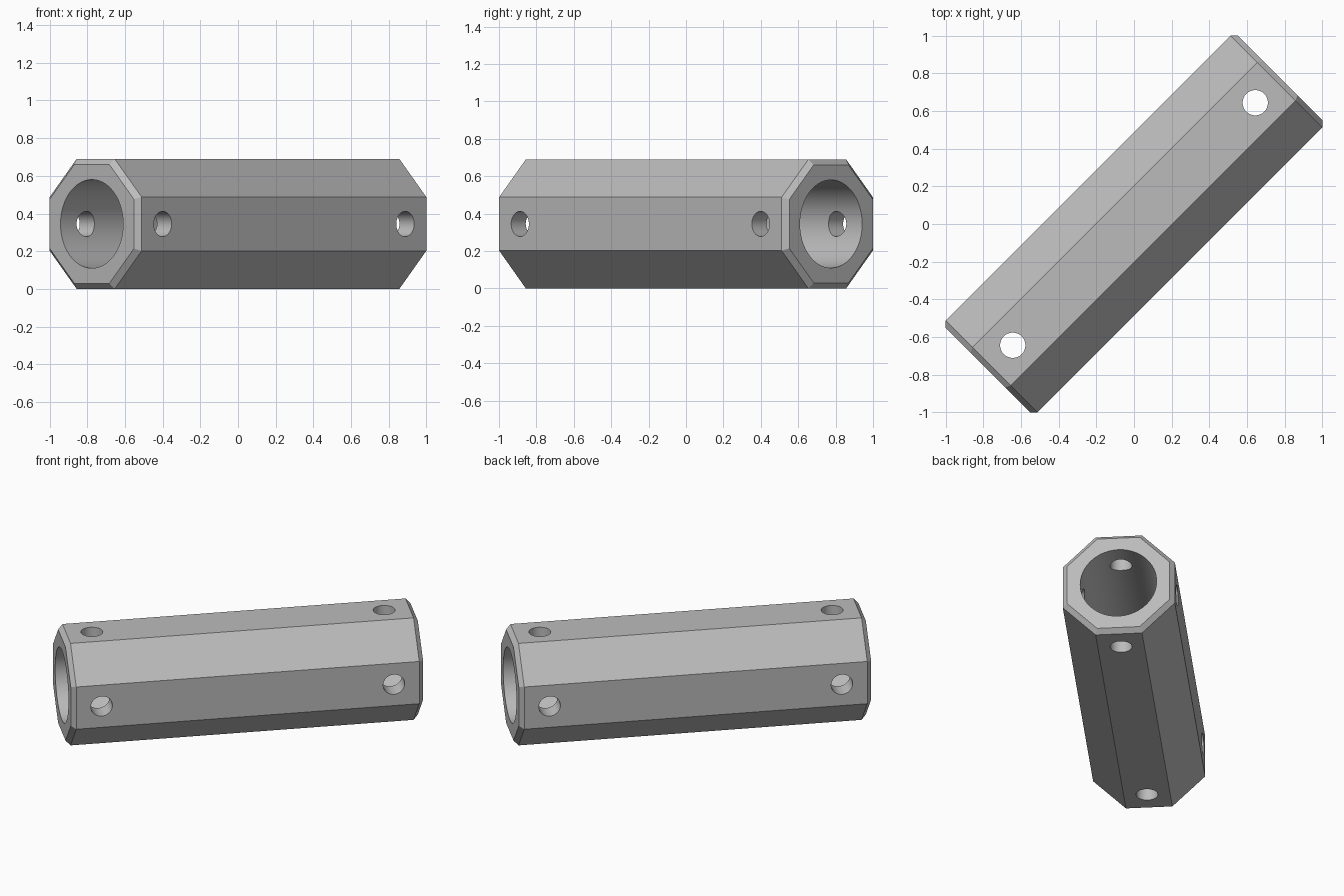
import bpy
import bmesh
from math import radians, pi, cos, sin
from mathutils import Matrix

APOTHEM = 0.345      # half of the height across flats
HALF_LEN = 1.097
CHAMFER = 0.029
BORE_R = 0.235
PIN_R = 0.067
PIN_POS = 0.91
TURN = Matrix.Rotation(radians(45), 4, 'Z')
PLACE = Matrix.Translation((0, 0, APOTHEM)) @ TURN

cube = bpy.data.objects.get("Cube")
if cube:
    bpy.data.objects.remove(cube, do_unlink=True)

grey = bpy.data.materials.new("plain_grey")
grey.use_nodes = True
colour = (0.5, 0.5, 0.5, 1)
grey.diffuse_color = colour
grey.node_tree.nodes["Principled BSDF"].inputs["Base Color"].default_value = colour


def finish(name, bm):
    bmesh.ops.recalc_face_normals(bm, faces=bm.faces)
    bm.transform(PLACE)
    mesh = bpy.data.meshes.new(name)
    bm.to_mesh(mesh)
    bm.free()
    obj = bpy.data.objects.new(name, mesh)
    obj.data.materials.append(grey)
    bpy.context.collection.objects.link(obj)
    return obj


def cutter(name, radius, length, axis, x=0.0, sides=64):
    """Cylinder along a local axis, crossing the centre line at x."""
    bm = bmesh.new()
    turn = {'X': Matrix.Rotation(pi / 2, 4, 'Y'),
            'Y': Matrix.Rotation(pi / 2, 4, 'X'),
            'Z': Matrix.Identity(4)}[axis]
    bmesh.ops.create_cone(bm, cap_ends=True, segments=sides, radius1=radius,
                          radius2=radius, depth=length,
                          matrix=Matrix.Translation((x, 0, 0)) @ turn)
    obj = finish(name, bm)
    obj.hide_render = True
    return obj


# Octagonal bar with chamfered ends
bm = bmesh.new()
rings = []
for x, apothem in ((-HALF_LEN, APOTHEM - CHAMFER), (CHAMFER - HALF_LEN, APOTHEM),
                   (HALF_LEN - CHAMFER, APOTHEM), (HALF_LEN, APOTHEM - CHAMFER)):
    r = apothem / cos(pi / 8)
    angles = [pi / 8 + i * pi / 4 for i in range(8)]
    rings.append([bm.verts.new((x, r * cos(a), r * sin(a))) for a in angles])
for a, b in zip(rings, rings[1:]):
    for i in range(8):
        j = (i + 1) % 8
        bm.faces.new((a[i], a[j], b[j], b[i]))
bm.faces.new(rings[0])
bm.faces.new(rings[-1])
sleeve = finish("octagonal_sleeve", bm)

# Long bore and two crossed pin holes at each end
cutters = [cutter("bore_cutter", BORE_R, 3, 'X', sides=96)]
for end in (-1, 1):
    for axis in 'YZ':
        cutters.append(cutter("pin_hole_cutter", PIN_R, 1, axis, end * PIN_POS))

bpy.ops.object.select_all(action='DESELECT')
sleeve.select_set(True)
bpy.context.view_layer.objects.active = sleeve
for cut in cutters:
    mod = sleeve.modifiers.new("cut", 'BOOLEAN')
    mod.operation = 'DIFFERENCE'
    mod.solver = 'EXACT'
    mod.object = cut
    bpy.ops.object.modifier_apply(modifier=mod.name)
    bpy.data.objects.remove(cut, do_unlink=True)

# Round bores, crisp flats
bpy.ops.object.shade_smooth_by_angle(angle=radians(30))
